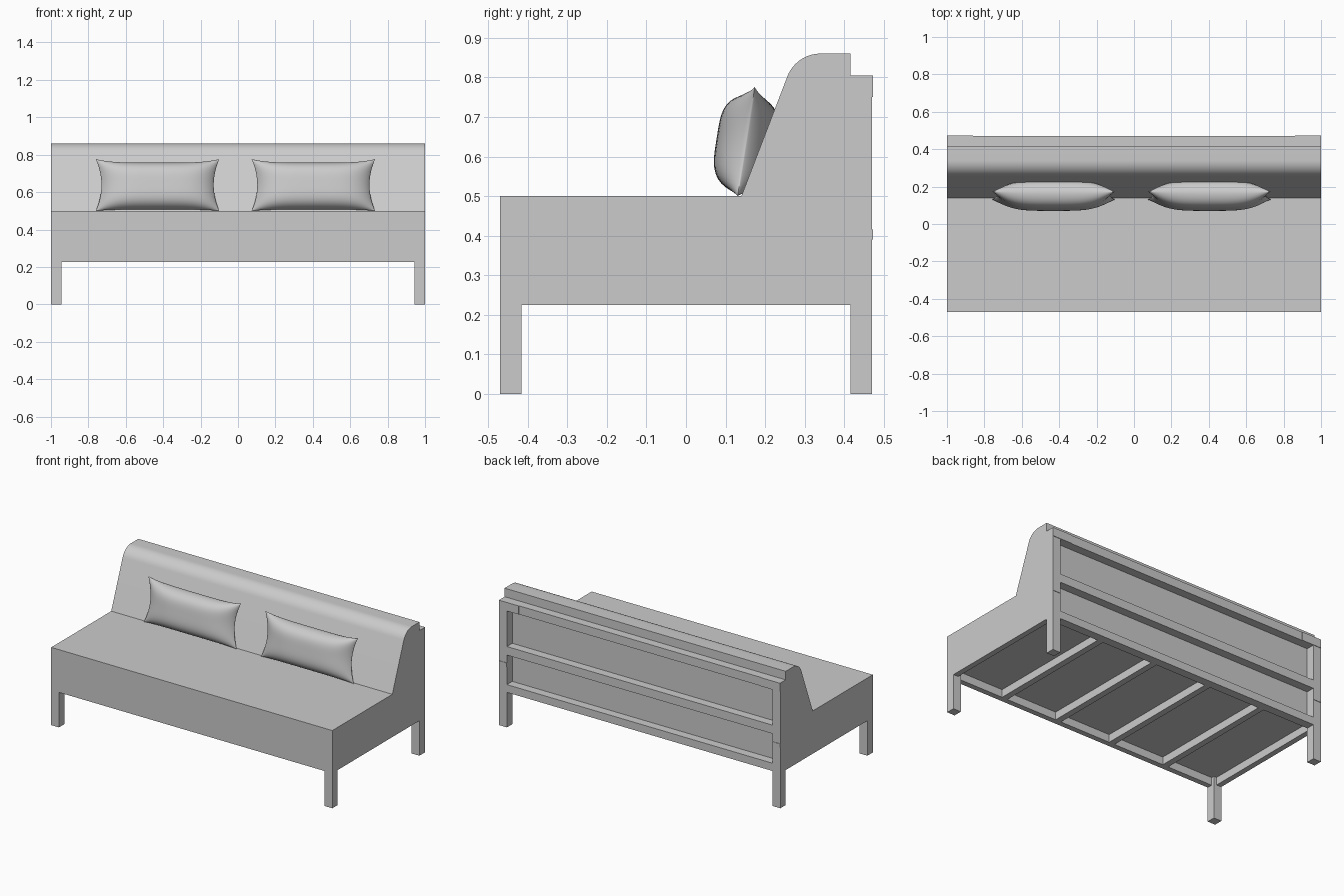
import bpy, bmesh, math
from mathutils import Matrix

if "Cube" in bpy.data.objects:
    bpy.data.objects.remove(bpy.data.objects["Cube"])

grey = bpy.data.materials.new("plain_grey")
colour = (0.6, 0.6, 0.6, 1)
grey.diffuse_color = colour
grey.use_nodes = True
grey.node_tree.nodes["Principled BSDF"].inputs["Base Color"].default_value = colour

FRONT, BACK, PANEL = -0.47, 0.47, 0.415
BASE, FOAM, SEAT, TOP, POST = 0.225, 0.275, 0.5, 0.86, 0.805
LEG, RAIL = 0.055, 0.035


def finish(bm, name):
    bmesh.ops.recalc_face_normals(bm, faces=bm.faces)
    mesh = bpy.data.meshes.new(name)
    bm.to_mesh(mesh)
    bm.free()
    mesh.materials.append(grey)
    obj = bpy.data.objects.new(name, mesh)
    bpy.context.collection.objects.link(obj)
    return obj


def smooth(obj, degrees):
    bpy.ops.object.select_all(action="DESELECT")
    obj.select_set(True)
    bpy.context.view_layer.objects.active = obj
    bpy.ops.object.shade_smooth_by_angle(angle=math.radians(degrees))


def box(name, x, y, z):
    bm = bmesh.new()
    bmesh.ops.create_cube(bm, size=1)
    for v in bm.verts:
        v.co = [sum(r) / 2 + c * (r[1] - r[0]) for c, r in zip(v.co, (x, y, z))]
    return finish(bm, name)


def extrude_profile(name, points):
    bm = bmesh.new()
    face = bm.faces.new([bm.verts.new((-1, y, z)) for y, z in points])
    side = bmesh.ops.extrude_face_region(bm, geom=[face])["geom"]
    for v in side:
        if isinstance(v, bmesh.types.BMVert):
            v.co.x = 1
    return finish(bm, name)


# Upholstered seat and backrest with a rounded front top edge
radius = 0.09
slope = math.atan2(0.11, 0.29)
arc = []
for i in range(13):
    a = math.pi - slope + (math.pi / 2 - math.pi + slope) * i / 12
    arc.append((0.34 + radius * math.cos(a), TOP - radius + radius * math.sin(a)))
profile = [(FRONT, FOAM), (FRONT, SEAT), (0.14, SEAT)] + arc
profile += [(PANEL, TOP), (PANEL, FOAM)]
smooth(extrude_profile("upholstered_body", profile), 20)

# Legs, with the rear ones rising as posts behind the backrest
for side, label in ((-1, "right"), (1, "left")):
    x = sorted((side, side * (1 - LEG)))
    box(f"front_leg_{label}", x, (FRONT, FRONT + LEG), (0, FOAM))
    box(f"rear_post_{label}", x, (PANEL, BACK), (0, POST))
    box(f"side_rail_{label}", sorted((side, side * (1 - RAIL))), (FRONT, PANEL), (BASE, FOAM))
    # Thin joint plates on the rear frame
    box(f"corner_plate_{label}", sorted((side, side * 0.86)), (BACK, BACK + 0.003), (0.75, POST))
    box(f"post_joint_{label}", x, (BACK, BACK + 0.003), (0.39, 0.415))

# Rails under the seat and across the back
box("front_rail", (-1, 1), (FRONT, FRONT + RAIL), (BASE, FOAM))
for name, low, high in (("bottom", BASE, FOAM), ("middle", 0.465, 0.52), ("top", 0.75, POST)):
    box(f"back_{name}_rail", (LEG - 1, 1 - LEG), (PANEL, BACK), (low, high))

# Cross slats under the seat
for i in range(4):
    x = -0.6 + 0.4 * i
    box(f"seat_slat_{i + 1}", (x - 0.02, x + 0.02), (FRONT + RAIL, PANEL), (BASE, FOAM))


# Pillows: puffed sheets with pulled-in edges, leaning on the backrest
def pillow(name, x):
    nu, nv = 36, 24
    bm = bmesh.new()
    for face_side in (-1, 1):
        rows = []
        for j in range(nv + 1):
            v = -math.cos(math.pi * j / nv)
            row = []
            for i in range(nu + 1):
                u = -math.cos(math.pi * i / nu)
                puff = 0.075 * (1 - u ** 4) ** 0.8 * (1 - v ** 4) ** 0.6
                px = u * (0.33 - 0.03 * (1 - v * v))
                pull = 0.02 if v > 0 else 0.008
                pz = v * (0.14 - pull * (1 - u ** 4))
                row.append(bm.verts.new((px, face_side * puff, pz)))
            rows.append(row)
        for a, b in zip(rows, rows[1:]):
            for i in range(nu):
                bm.faces.new((a[i], a[i + 1], b[i + 1], b[i]))
    bmesh.ops.remove_doubles(bm, verts=bm.verts, dist=0.0002)
    lean = Matrix.Translation((x, 0.152, 0.638)) @ Matrix.Rotation(math.radians(-9), 4, "X")
    bmesh.ops.transform(bm, matrix=lean, verts=bm.verts)
    smooth(finish(bm, name), 60)


pillow("pillow_right", -0.43)
pillow("pillow_left", 0.403)
